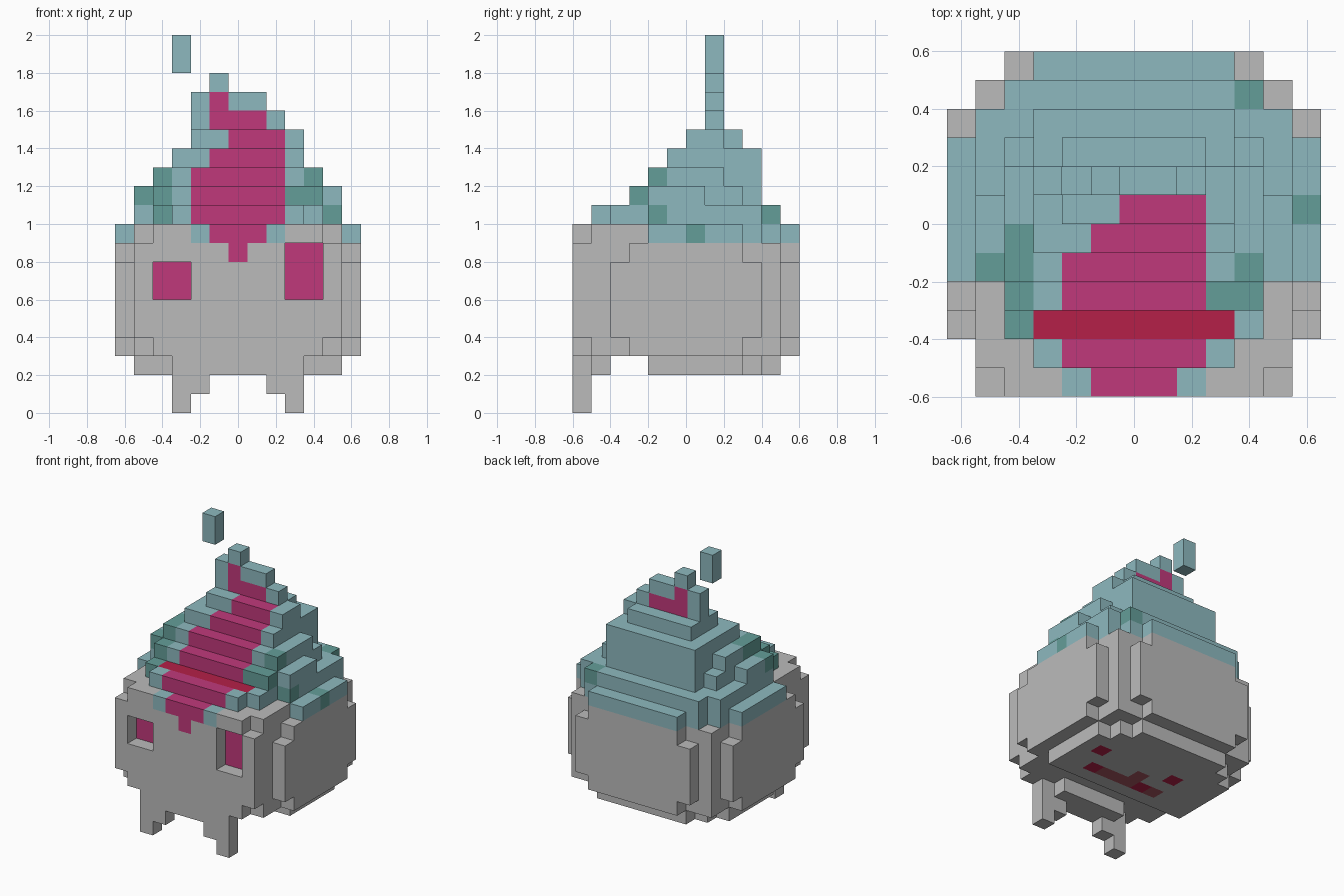
import bpy, bmesh
from mathutils import Vector

if "Cube" in bpy.data.objects:
    bpy.data.objects.remove(bpy.data.objects["Cube"], do_unlink=True)

S = 0.1  # block size
COLOURS = {
    "bone_grey": (187, 187, 187),
    "pale_teal": (141, 185, 191),
    "dark_teal": (100, 158, 153),
    "magenta": (192, 57, 123),
    "crimson": (181, 32, 72),
    "dusty_red": (165, 85, 95),
}


def linear(v):
    v /= 255
    return v / 12.92 if v <= 0.04045 else ((v + 0.055) / 1.055) ** 2.4


NAMES = list(COLOURS)
MATS = []
for name, rgb in COLOURS.items():
    m = bpy.data.materials.new(name)
    m.use_nodes = True
    col = (*[linear(c) for c in rgb], 1)
    m.diffuse_color = col
    bsdf = m.node_tree.nodes["Principled BSDF"]
    bsdf.inputs["Base Color"].default_value = col
    bsdf.inputs["Roughness"].default_value = 0.9
    MATS.append(m)

blocks = {}  # (x, y, z) -> [part, colour]


def cells(xs, ys, zs):
    """x is an inclusive range of block columns; y and z run between edges."""
    return [(x, y, z) for x in range(xs[0], xs[1] + 1)
            for y in range(*ys) for z in range(*zs)]


def fill(part, colour, xs, ys, zs):
    for c in cells(xs, ys, zs):
        blocks[c] = [part, colour]


def carve(xs, ys, zs):
    for c in cells(xs, ys, zs):
        blocks.pop(c, None)


def paint(colour, xs, ys, zs):
    for c in cells(xs, ys, zs):
        if c in blocks:
            blocks[c][1] = colour


def wide(part, colour, half, ys, zs):
    fill(part, colour, (-half, half), ys, zs)


# Skull: rounded block with stepped panels
G, T, D, P, R = NAMES[:5]
wide("skull", G, 5, (-6, 5), (3, 9))
wide("skull", G, 6, (-4, 4), (4, 8))
wide("skull", G, 6, (-3, 3), (3, 9))
wide("skull", G, 4, (5, 6), (4, 8))
wide("skull", G, 3, (5, 6), (3, 9))
for half, y0, y1 in ((4, -6, -5), (5, -5, -2), (6, -2, 3), (5, 3, 4), (4, 4, 5), (3, 5, 6)):
    wide("skull", G, half, (y0, y1), (9, 10))
for s in (-5, 5):
    carve((s, s), (-6, -5), (3, 4))

# Underside plate
for half, y0, y1 in ((5, -2, 3), (4, 3, 4), (3, 4, 5)):
    wide("skull", G, half, (y0, y1), (2, 3))

# Jaw and fangs
wide("jaw", G, 3, (-6, -5), (2, 3))
wide("jaw", G, 2, (-5, -4), (2, 3))
for s in (-1, 1):
    fill("jaw", G, tuple(sorted((2 * s, 3 * s))), (-6, -5), (1, 2))
    fill("jaw", G, (3 * s, 3 * s), (-6, -5), (0, 1))

# Eye sockets with a glowing back wall
for xs, zs in (((-4, -3), (6, 8)), ((3, 4), (6, 9))):
    carve(xs, (-6, -5), zs)
    paint(P, xs, (-5, -4), zs)

# Flame layers: bottom z -> (x from, x to, y from, y to)
FLAME = {
    10: [(-3, 3, -5, -4), (-4, 4, -4, 5), (-5, 5, -2, 4)],
    11: [(-4, 4, -3, 3), (-5, 5, -2, 1), (-3, 3, 3, 4)],
    12: [(-4, 4, -2, 2), (-3, 3, 2, 4)],
    13: [(-3, 3, -1, 4)],
    14: [(-2, 3, 0, 2), (-2, 2, 2, 3)],
    15: [(-2, 2, 1, 2)],
    16: [(-2, 1, 1, 2)],
    17: [(-1, -1, 1, 2)],
}
for z, rows in FLAME.items():
    for x0, x1, y0, y1 in rows:
        fill("flame", T, (x0, x1), (y0, y1), (z, z + 1))
fill("ember", T, (-3, -3), (1, 2), (18, 20))

# Teal fringe running down onto the skull
paint(T, (-6, 6), (-2, 6), (9, 10))
for x in (-2, 2):
    paint(T, (x, x), (-6, -5), (9, 10))

# Magenta core stepping up the front: (x from, x to, y, z)
for x0, x1, y, z in ((0, 0, -6, 8), (-1, 1, -6, 9), (-2, 2, -5, 10), (-2, 2, -3, 11),
                     (-2, 2, -2, 12), (-1, 2, -1, 13), (0, 2, 0, 14),
                     (-1, 1, 1, 15), (-1, -1, 1, 16)):
    paint(P, (x0, x1), (y, y + 1), (z, z + 1))
paint(R, (-3, 3), (-4, -3), (10, 11))

# Dark teal flecks
for x, y, z in ((-4, -4, 10), (-4, -3, 11), (-4, -2, 12), (-4, -1, 12), (-5, -2, 11),
                (4, -2, 12), (3, -3, 11), (4, -3, 11), (5, -2, 10), (6, 0, 9), (4, 4, 10)):
    paint(D, (x, x), (y, y + 1), (z, z + 1))

# Red stains on the underside
paint("dusty_red", (-2, 3), (-1, 0), (2, 3))
paint("dusty_red", (0, 0), (0, 1), (2, 3))
for x, y in ((4, 1), (3, -1), (-1, -1), (-2, 1)):
    paint(R, (x, x), (y, y + 1), (2, 3))

# Surface mesh for each part, keeping only exposed block sides
DIRS = [(a, s) for a in range(3) for s in (-1, 1)]


def build(part):
    bm = bmesh.new()
    for cell, (owner, colour) in blocks.items():
        if owner != part:
            continue
        centre = Vector((cell[0], cell[1] + 0.5, cell[2] + 0.5))
        for axis, sign in DIRS:
            n = Vector((0, 0, 0))
            n[axis] = sign
            if tuple(int(c + d) for c, d in zip(cell, n)) in blocks:
                continue
            u = Vector((0, 0, 0))
            u[(axis + 1) % 3] = 0.5
            v = n.cross(u)
            mid = centre + n * 0.5
            corners = (mid - u - v, mid + u - v, mid + u + v, mid - u + v)
            face = bm.faces.new([bm.verts.new(c * S) for c in corners])
            face.material_index = NAMES.index(colour)
    bmesh.ops.remove_doubles(bm, verts=bm.verts, dist=0.001)
    bmesh.ops.dissolve_limit(bm, angle_limit=0.01, verts=bm.verts, edges=bm.edges,
                             delimit={'MATERIAL'})
    mesh = bpy.data.meshes.new(part)
    bm.to_mesh(mesh)
    bm.free()
    for m in MATS:
        mesh.materials.append(m)
    bpy.context.collection.objects.link(bpy.data.objects.new(part, mesh))


for part in ("skull", "jaw", "flame", "ember"):
    build(part)
